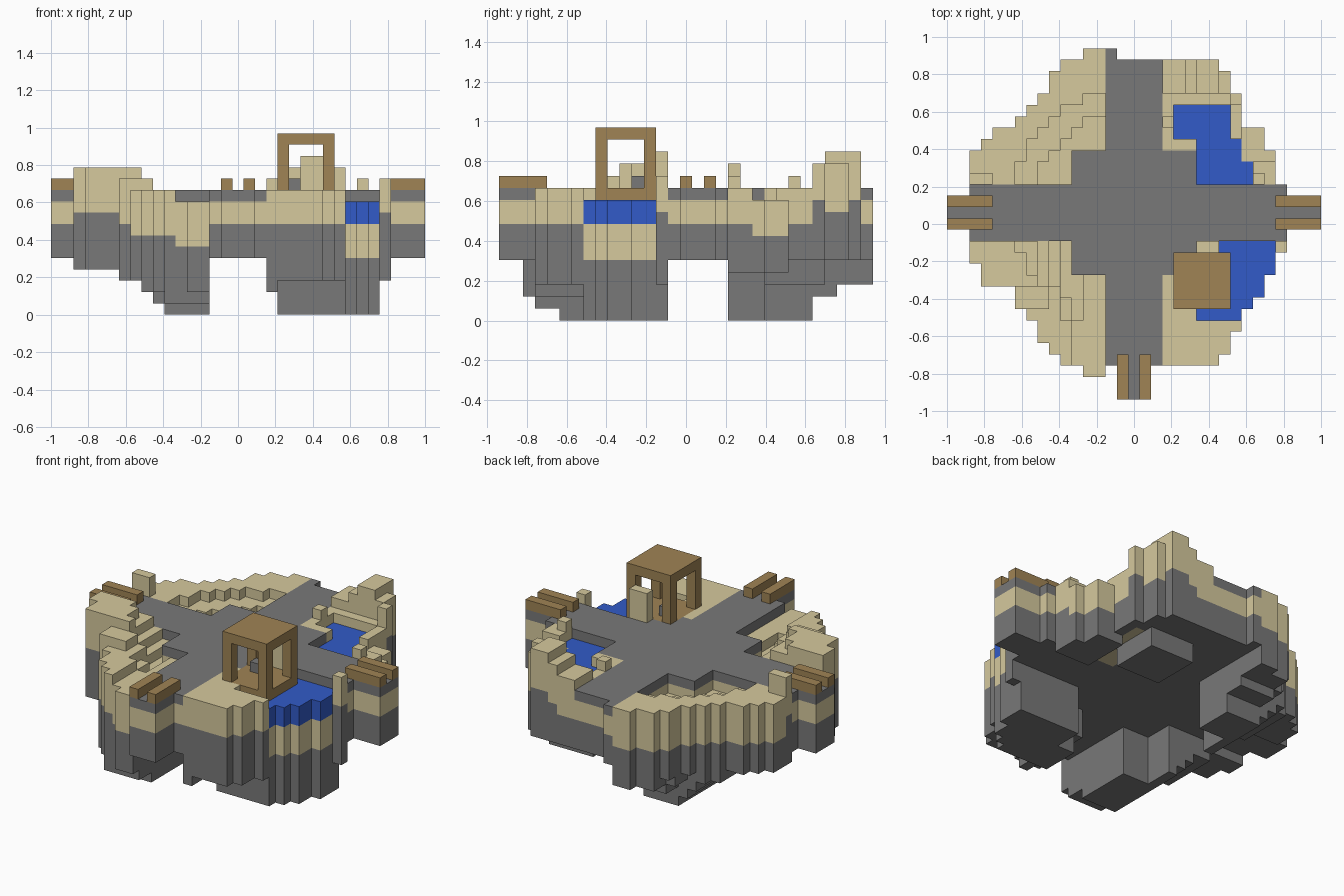
import bpy, bmesh, math
from mathutils import Vector

old = bpy.data.objects.get("Cube")
if old:
    bpy.data.objects.remove(old, do_unlink=True)

CELL = 2 / 33


def material(name, color):
    m = bpy.data.materials.new(name)
    m.use_nodes = True
    m.diffuse_color = (*color, 1)
    bsdf = m.node_tree.nodes["Principled BSDF"]
    bsdf.inputs["Base Color"].default_value = (*color, 1)
    bsdf.inputs["Roughness"].default_value = 0.9
    return m


MATS = [material("grey stone", (0.19, 0.19, 0.19)),
        material("sand", (0.67, 0.585, 0.34)),
        material("timber", (0.35, 0.23, 0.09)),
        material("water blue", (0.032, 0.105, 0.58))]
STONE, SAND, TIMBER, WATER = range(4)

cells = {}  # grid position -> (part, colour)


def column(part, i, j, bottom, *layers):
    """Stack coloured layers, each given as (top, colour)."""
    for top, colour in layers:
        for k in range(bottom, top):
            cells[i, j, k] = (part, colour)
        bottom = max(bottom, top)


def box(part, xs, ys, zs, colour):
    for i in range(*xs):
        for j in range(*ys):
            column(part, i, j, zs[0], (zs[1], colour))


# Outline of the island: south and north limit of each row, from x = column 2
SOUTH = [12, 10, 10, 10, 8, 7, 5, 4, 3, 3, 2, 2, 3] + [3] * 9 + [4, 6, 8, 9, 11, 13]
NORTH = [22, 23, 24, 24, 25, 26, 27, 29, 30, 30, 31, 31, 31] + [30] * 9 + [29, 27, 24, 24, 22, 19]


def clamp(v, low, high):
    return max(low, min(high, int(v)))


def is_arm(i, j):
    return 14 <= i < 19 or 14 <= j < 19


def is_plaza(i, j):
    return 11 <= i < 22 and 11 <= j < 22


def is_pond(i, j):
    if j > 18:
        return ((j < 21 and 22 <= i < 27) or (21 <= j < 23 and 22 <= i < 26)
                or (23 <= j < 26 and 20 <= i < 25))
    return 7 <= j < 14 and (i >= 25 or (j == 7 and i >= 22) or (j == 13 and i == 24)) and i < 29


def underside(i, j):
    if is_arm(i, j) or is_plaza(i, j):
        return 5
    if i < 14:  # stepped footings on the west side
        across = 4 if i < 6 else 3 if i < 8 else max(0, 10 - i)
        if j > 18:
            along = 0 if j < 26 else 2 if j < 28 else 3
        else:
            along = 0 if j > 4 else 1 if j > 2 else 2
        return min(4, across + along)
    if i == 29:
        return 3
    if j < 14:
        return 2 if i == 19 else 3 if j < 7 else 0
    if 22 <= j < 27 and i < 24:
        return 3
    return 4 if i > 24 and j < 24 else 5


def ground_top(i, j):
    d = math.hypot(i - 16, j - 16)
    if i < 14 and j > 18:  # terraces rising outwards
        return 13 if j == 19 and i < 4 else clamp(9 + (d - 7) * 0.5, 9, 11)
    if i < 14:  # terraces falling to the south and towards the plaza
        sink = max(0, i - 7) * 0.8 + max(0, 11.5 - d) * 0.45
        cap = 13 if j >= 10 else 12 if j > 7 else 11
        if i > 10:
            cap = 10
        elif i > 7:
            cap = min(cap, 12)
        return clamp(13.4 - sink, 10 if i > 11 else 9, cap)
    if j < 14:
        return 12 if i == 29 else 11
    if (i, j) == (25, 26):
        return 13
    if j > 26:  # north east ridge
        return 14 if 22 <= i < 24 else 13 if 21 <= i < 25 else 12
    if (i, j) in {(27, 19), (19, 24)}:
        return 12
    return 10 if i > 25 and 21 <= j < 24 else 11


# Island ground, walkways and ponds
for n, (south, north) in enumerate(zip(SOUTH, NORTH)):
    i = n + 2
    for j in range(south, north):
        low = underside(i, j)
        if is_pond(i, j):
            column("pond_bed", i, j, low, (5, STONE), (8, SAND))
            column("pond_water", i, j, 8, (10, WATER))
        elif is_arm(i, j) or is_plaza(i, j):
            column("ground", i, j, low, (8, STONE), (10, SAND))
            column("walkway", i, j, 10, (11, STONE))
        else:
            top = ground_top(i, j)
            depth = 3 if i > 18 and j < 27 else 4
            column("ground", i, j, low, (top - depth, STONE), (top, SAND))


# Landing piers with pairs of timber rails
def pier(part, xs, ys, rails):
    for i in range(*xs):
        for j in range(*ys):
            column(part, i, j, 5, (8, STONE), (10, SAND), (11, STONE))
    for rx, ry in rails:
        box(part + "_rail", rx, ry, (11, 12), TIMBER)


SIDE_RAILS = ((15, 16), (17, 18))
pier("west_pier", (0, 2), (15, 18), [((0, 4), r) for r in SIDE_RAILS])
pier("east_pier", (30, 33), (15, 18), [((29, 33), r) for r in SIDE_RAILS])
pier("south_pier", (15, 18), (0, 3), [(r, (0, 4)) for r in SIDE_RAILS])

# Open timber lookout with a floor and a flat roof
box("lookout_floor", (20, 25), (8, 13), (10, 11), TIMBER)
for i in (20, 24):
    for j in (8, 12):
        box("lookout_post", (i, i + 1), (j, j + 1), (11, 15), TIMBER)
box("lookout_roof", (20, 25), (8, 13), (15, 16), TIMBER)

# Loose rocks beside the lookout
box("standing_rock", (22, 24), (13, 14), (11, 14), SAND)
box("small_rock", (21, 22), (11, 12), (11, 12), STONE)

# Turn the exposed sides of each part into one mesh
ORIGIN = Vector((-1, -15.5 * CELL, 0))
SQUARE = ((0, 0), (1, 0), (1, 1), (0, 1))


def build(part):
    bm = bmesh.new()
    for pos, (owner, colour) in cells.items():
        if owner != part:
            continue
        for axis in range(3):
            for side in (0, 1):
                near = list(pos)
                near[axis] += 2 * side - 1
                if tuple(near) in cells:
                    continue
                verts = []
                for a, b in SQUARE if side else reversed(SQUARE):
                    p = Vector(pos)
                    p[axis] += side
                    p[(axis + 1) % 3] += a
                    p[(axis + 2) % 3] += b
                    verts.append(bm.verts.new(p * CELL + ORIGIN))
                bm.faces.new(verts).material_index = colour
    bmesh.ops.remove_doubles(bm, verts=bm.verts, dist=CELL / 50)
    mesh = bpy.data.meshes.new(part)
    for m in MATS:
        mesh.materials.append(m)
    bm.to_mesh(mesh)
    bm.free()
    bpy.context.scene.collection.objects.link(bpy.data.objects.new(part, mesh))


for part in sorted({owner for owner, _ in cells.values()}):
    build(part)
